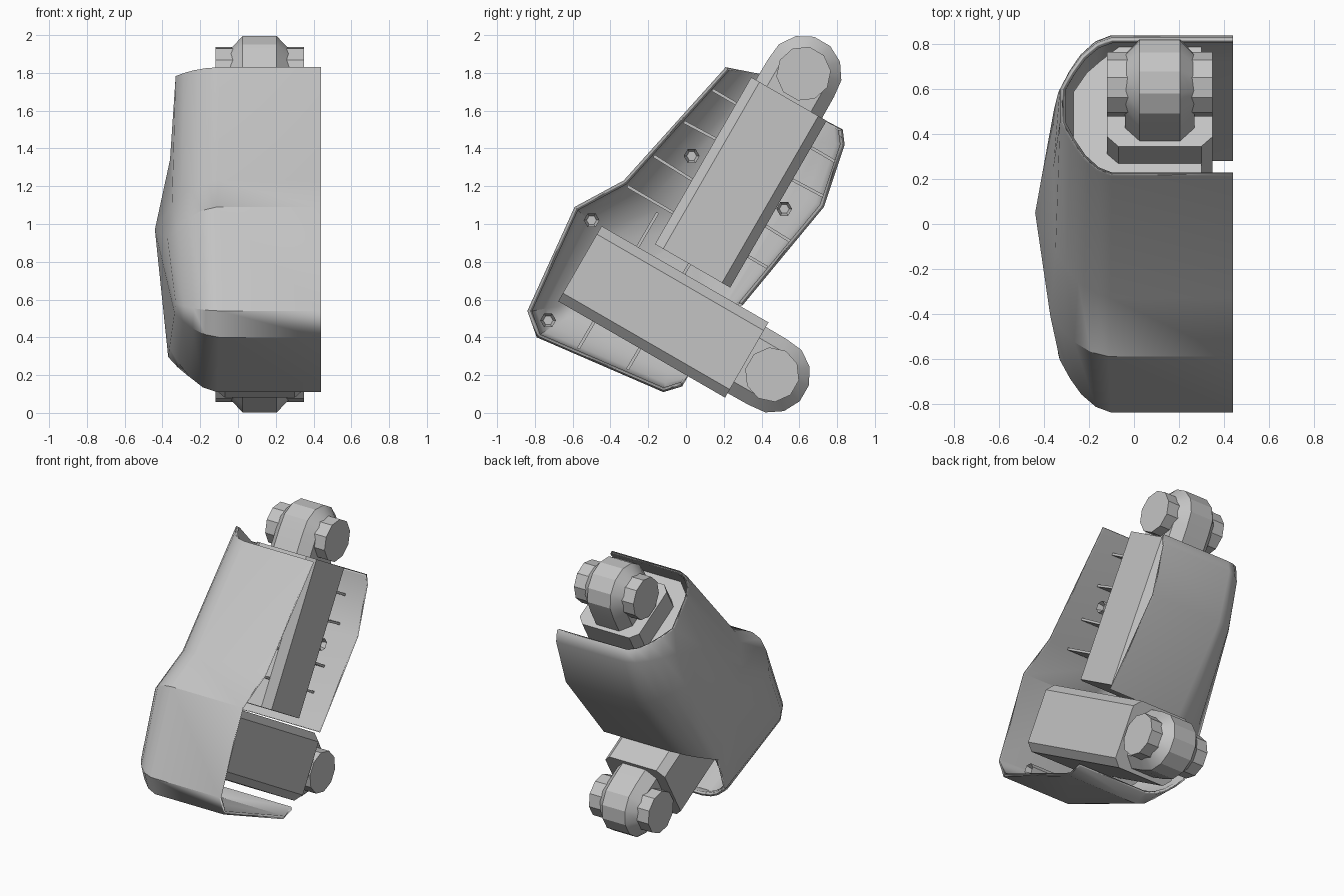
import bpy, bmesh, math
from mathutils import Matrix, Vector

cube = bpy.data.objects.get("Cube")
if cube:
    bpy.data.objects.remove(cube)

grey = bpy.data.materials.new("plain_grey")
grey.use_nodes = True
grey.diffuse_color = (0.55, 0.55, 0.55, 1)
grey.node_tree.nodes["Principled BSDF"].inputs["Base Color"].default_value = (0.55, 0.55, 0.55, 1)


def finish(name, bm, matrix=None, smooth=20):
    """Turn a bmesh into a named object in the grey material."""
    mesh = bpy.data.meshes.new(name)
    bm.to_mesh(mesh)
    bm.free()
    mesh.materials.append(grey)
    obj = bpy.data.objects.new(name, mesh)
    bpy.context.collection.objects.link(obj)
    if matrix:
        obj.matrix_world = matrix
    bpy.ops.object.select_all(action='DESELECT')
    obj.select_set(True)
    bpy.context.view_layer.objects.active = obj
    bpy.ops.object.shade_smooth_by_angle(angle=math.radians(smooth))
    return obj


def loft(sections):
    """Closed solid through (x, outline) sections of equal point count."""
    bm = bmesh.new()
    loops = [[bm.verts.new((x, y, z)) for y, z in points] for x, points in sections]
    for a, b in zip(loops, loops[1:]):
        for i in range(len(a)):
            bm.faces.new((a[i - 1], a[i], b[i], b[i - 1]))
    bm.faces.new(loops[0])
    bm.faces.new(loops[-1])
    bmesh.ops.recalc_face_normals(bm, faces=bm.faces)
    return bm


# Half shell: outline point (y, z), direction it curls inwards, bulge
outline = [
    ((0.21, 1.83), (0.93, -0.18), 1.0),
    ((-0.33, 1.23), (0.80, -0.50), 1.06),
    ((-0.59, 1.09), (0.70, -0.65), 1.13),
    ((-0.84, 0.54), (0.90, 0.15), 1.0),
    ((-0.79, 0.40), (0.80, 0.50), 1.02),
    ((-0.12, 0.11), (0.25, 0.90), 1.1),
    ((-0.02, 0.14), (0.35, 0.60), 1.12),
    ((0.30, 0.57), (-0.45, -0.10), 1.18),
    ((0.73, 1.09), (-0.85, 0.40), 1.08),
    ((0.84, 1.42), (-0.97, 0.10), 1.02),
    ((0.83, 1.50), (-0.88, 0.47), 1.0),
]
profile = [(0.44, 0), (-0.1, 0), (-0.17, 0.11), (-0.235, 0.35), (-0.285, 0.65), (-0.33, 1)]
openings = (6, 10)      # outline edges where the arms come out
bm = bmesh.new()
rings = []
for x, inset in profile:
    ring = []
    for (y, z), (dy, dz), bulge in outline:
        px = x * bulge if x < 0 else x
        d = inset * 0.26
        ring.append(bm.verts.new((px, y + dy * d, z + dz * d)))
    rings.append(ring)
count = len(outline)
for r0, r1 in zip(rings, rings[1:]):
    for i in range(count):
        if i not in openings:
            j = (i + 1) % count
            bm.faces.new((r0[j], r0[i], r1[i], r1[j]))
# side wall fans around a lower and an upper hub
lower = bm.verts.new((-0.44, 0.05, 0.97))
upper = bm.verts.new((-0.36, 0.25, 1.34))
last = rings[-1]
for i in range(count):
    hub = lower if 1 <= i <= 7 else upper
    bm.faces.new((hub, last[(i + 1) % count], last[i]))
bm.faces.new((upper, lower, last[1]))
bm.faces.new((upper, last[8], lower))
shell = finish("half_shell", bm, smooth=30)
wall = shell.modifiers.new("wall", 'SOLIDIFY')
wall.thickness = 0.025
wall.offset = -1
shell.modifiers.new("flat_panels", 'WEIGHTED_NORMAL').keep_sharp = True


def knuckle_outline(r):
    """Rounded end on a straight neck, in the arm's own frame."""
    arc = [math.radians(-8 + 28 * k) for k in range(8)]
    return ([(r, 0.46)] + [(r * math.cos(a), 0.665 + r * math.sin(a)) for a in arc]
            + [(-r, 0.46)])


def arm(name, y, z, degrees):
    """Chamfered bar with a round knuckle and a cross pin."""
    place = Matrix.Translation((0.115, y, z)) @ Matrix.Rotation(math.radians(degrees), 4, 'X')
    # bar
    bm = bmesh.new()
    bmesh.ops.create_cube(bm, size=1)
    bmesh.ops.scale(bm, vec=(0.47, 0.46, 1.02), verts=bm.verts)
    long_edges = [e for e in bm.edges if abs(e.verts[0].co.z - e.verts[1].co.z) > 0.5]
    bmesh.ops.bevel(bm, geom=long_edges, offset=0.05, segments=1, affect='EDGES')
    finish(name + "_bar", bm, place)
    # knuckle
    steps = [(-0.155, 0.135), (-0.09, 0.203), (0.09, 0.203), (0.155, 0.135)]
    finish(name + "_knuckle", loft([(x, knuckle_outline(r)) for x, r in steps]), place)
    # pin
    bm = bmesh.new()
    bmesh.ops.create_cone(bm, cap_ends=True, segments=10, radius1=0.145, radius2=0.145, depth=0.47)
    turn = Matrix.Translation((0, 0, 0.665)) @ Matrix.Rotation(math.pi / 2, 4, 'Y')
    bmesh.ops.transform(bm, matrix=turn, verts=bm.verts)
    finish(name + "_pin", bm, place)


arm("upper_arm", 0.29, 1.22, -30)
arm("lower_arm", -0.12, 0.535, -120)

# Stiffening ribs crossing the shell behind the arms: wall to wall as (y, z), height in x
ribs = [
    ((0.14, 1.71), (0.79, 1.33), 0.3), ((-0.01, 1.54), (0.74, 1.14), 0.3),
    ((-0.17, 1.36), (0.55, 0.91), 0.3), ((-0.31, 1.20), (0.43, 0.77), 0.3),
    ((-0.57, 0.34), (-0.15, 1.06), -0.04), ((-0.31, 0.23), (0.02, 0.79), -0.04),
]
for n, (a, b, height) in enumerate(ribs):
    a, b = Vector((0, *a)), Vector((0, *b))
    run = b - a
    half = [(0, height), (0, -0.06), (0.08, -0.15), (0.14, -0.21), (0.24, -0.27)]
    section = half + [(run.length - t, x) for t, x in reversed(half)]
    along, depth = run.normalized(), Vector((1, 0, 0))
    place = Matrix((along.cross(depth), along, depth)).transposed().to_4x4()
    place.translation = a
    finish(f"rib_{n + 1}", loft([(-0.008, section), (0.008, section)]), place)

# Hexagonal screw posts with a hollow end: (y, z), end in x
posts = [(0.03, 1.36, 0.31), (0.52, 1.08, 0.31), (-0.50, 1.02, 0.05), (-0.73, 0.49, 0.28)]
for n, (y, z, end) in enumerate(posts):
    bm = bmesh.new()
    bmesh.ops.create_cone(bm, cap_ends=True, segments=6, radius1=0.042, radius2=0.042,
                          depth=end + 0.13)
    top = max(bm.faces, key=lambda f: f.calc_center_median().z)
    bmesh.ops.inset_region(bm, faces=[top], thickness=0.016)
    bmesh.ops.translate(bm, vec=(0, 0, -0.05), verts=top.verts)
    place = Matrix.Translation(((end - 0.13) / 2, y, z)) @ Matrix.Rotation(math.pi / 2, 4, 'Y')
    finish(f"screw_post_{n + 1}", bm, place)
